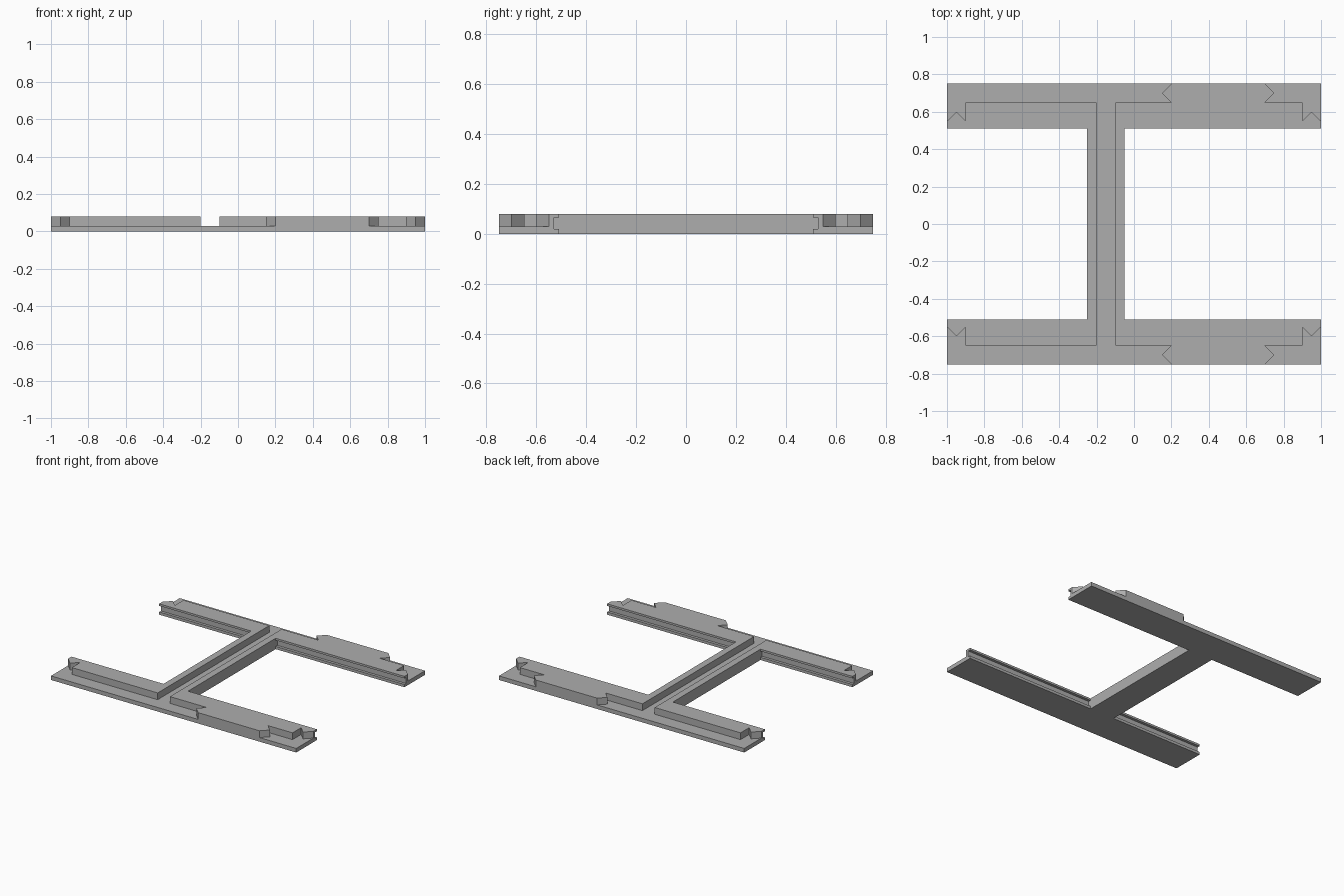
import bpy, bmesh

if "Cube" in bpy.data.objects:
    bpy.data.objects.remove(bpy.data.objects["Cube"])

grey = bpy.data.materials.new("plain grey")
grey.diffuse_color = (0.42, 0.42, 0.42, 1)
grey.use_nodes = True
grey.node_tree.nodes["Principled BSDF"].inputs["Base Color"].default_value = grey.diffuse_color


def prism(name, outline, z0, z1):
    """Extrude a flat xy outline from z0 up to z1."""
    bm = bmesh.new()
    face = bm.faces.new([bm.verts.new((x, y, z0)) for x, y in outline])
    top = bmesh.ops.extrude_face_region(bm, geom=[face])["geom"]
    bmesh.ops.translate(bm, vec=(0, 0, z1 - z0),
                        verts=[v for v in top if isinstance(v, bmesh.types.BMVert)])
    bmesh.ops.recalc_face_normals(bm, faces=bm.faces)
    mesh = bpy.data.meshes.new(name)
    bm.to_mesh(mesh)
    bm.free()
    mesh.materials.append(grey)
    obj = bpy.data.objects.new(name, mesh)
    bpy.context.collection.objects.link(obj)
    return obj


def rect(x0, x1, y0, y1):
    return [(x0, y0), (x1, y0), (x1, y1), (x0, y1)]


BASE, TOP = 0.03, 0.08        # ledge height and full height
IN, OUT = 0.51, 0.75          # inner and outer edges of the two bars
WL, WR = -0.25, -0.05         # sides of the crossbar

# H-shaped body: two long bars joined by a crossbar
half = [(WR, IN), (1, IN), (1, OUT), (-1, OUT), (-1, IN), (WL, IN)]
body = prism("frame", half + [(x, -y) for x, y in reversed(half)], 0, TOP)


def cut(name, outline, z0, z1):
    cutter = prism(name, outline, z0, z1)
    cutter.hide_render = True
    cutter.hide_viewport = True
    cutter.display_type = 'WIRE'
    mod = body.modifiers.new(name, 'BOOLEAN')
    mod.operation = 'DIFFERENCE'
    mod.solver = 'EXACT'
    mod.object = cutter


# channel running along the crossbar
cut("channel_cutter", rect(-0.2, -0.1, -1, 1), BASE, 0.2)

# ledges outside the raised ribs, leaving pointed tabs at their ends
left_ledge = [(-1.1, 0.45), (-0.95, 0.6), (-0.9, 0.55), (-0.9, 0.65),
              (0.2, 0.65), (0.15, 0.7), (0.3, 0.85), (-1.1, 0.85)]
right_ledge = [(1.1, 0.45), (0.95, 0.6), (0.9, 0.55), (0.9, 0.65),
               (0.7, 0.65), (0.75, 0.7), (0.6, 0.85), (1.1, 0.85)]
for side, s in (("back", 1), ("front", -1)):
    for name, outline in (("left", left_ledge), ("right", right_ledge)):
        cut(f"{side}_{name}_ledge_cutter", [(x, s * y) for x, y in outline], BASE, 0.2)
    # slots in the inner edges of the bars, either side of the crossbar
    for name, x0, x1 in (("left", -1.1, WL), ("right", WR, 1.1)):
        cut(f"{side}_{name}_slot_cutter", rect(x0, x1, s * 0.45, s * 0.53), 0.02, 0.065)
